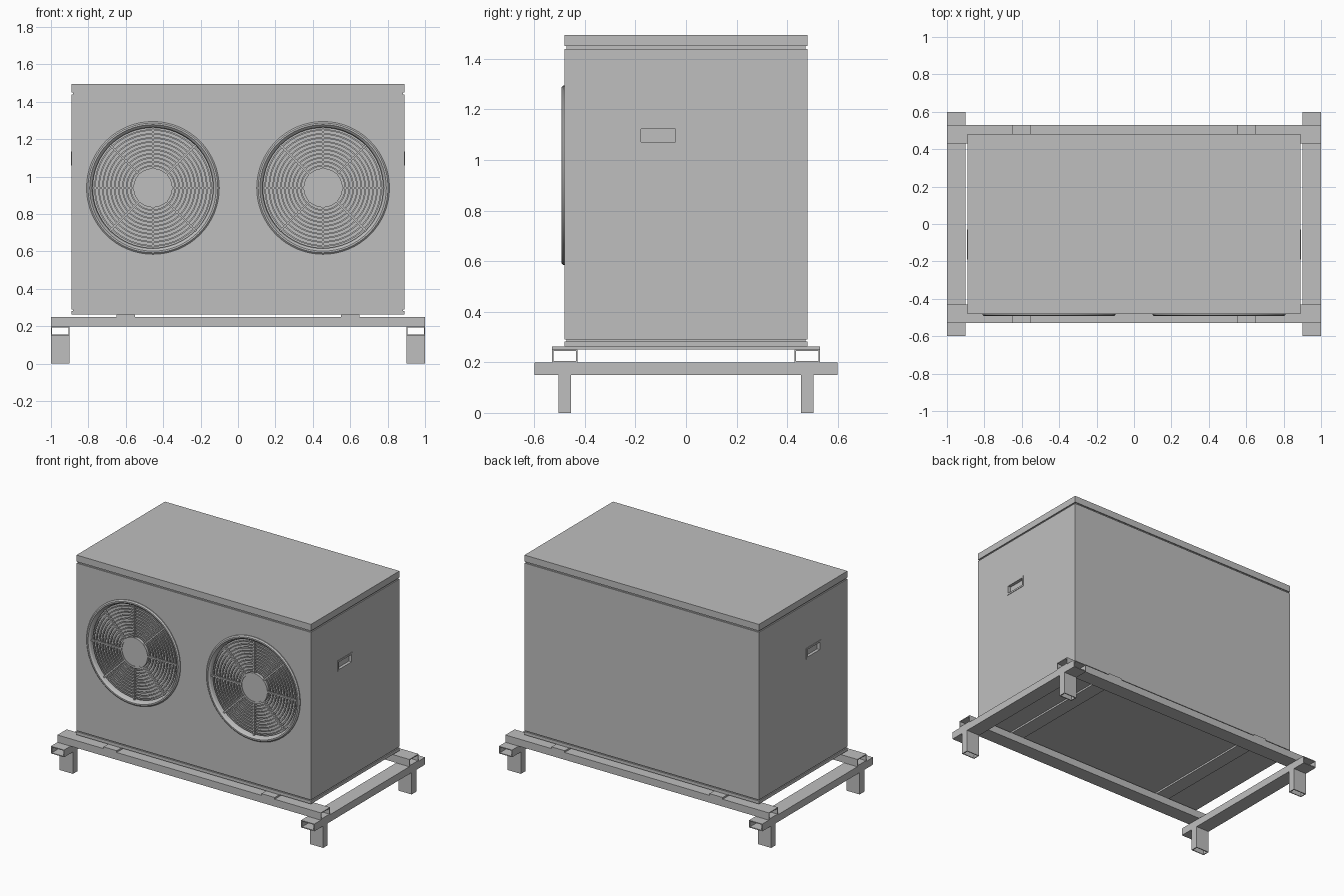
import bpy, bmesh, math
from mathutils import Matrix, Vector

cube = bpy.data.objects.get("Cube")
if cube:
    bpy.data.objects.remove(cube, do_unlink=True)

grey = bpy.data.materials.new("light_grey_metal")
grey.use_nodes = True
COLOUR = (0.52, 0.52, 0.52, 1)
grey.diffuse_color = COLOUR
grey.node_tree.nodes["Principled BSDF"].inputs["Base Color"].default_value = COLOUR


def finish(name, bm):
    bmesh.ops.recalc_face_normals(bm, faces=bm.faces)
    mesh = bpy.data.meshes.new(name)
    bm.to_mesh(mesh)
    bm.free()
    mesh.materials.append(grey)
    obj = bpy.data.objects.new(name, mesh)
    bpy.context.collection.objects.link(obj)
    return obj


def add_box(bm, lo, hi, turn=Matrix()):
    lo, hi = Vector(lo), Vector(hi)
    place = Matrix.Translation((lo + hi) / 2) @ Matrix.Diagonal((hi - lo).to_4d())
    bmesh.ops.create_cube(bm, size=1, matrix=turn @ place)


def box(name, lo, hi):
    bm = bmesh.new()
    add_box(bm, lo, hi)
    return finish(name, bm)


def tube(name, lo, hi, axis, wall=0.006):
    """Rectangular tube, open at both ends of the given axis."""
    bm = bmesh.new()
    a, b = [i for i in range(3) if i != axis]
    loops = []
    for end in (lo[axis], hi[axis]):
        for w in (0, wall):
            loop = []
            for u, v in ((0, 0), (1, 0), (1, 1), (0, 1)):
                p = [0, 0, 0]
                p[axis] = end
                p[a] = hi[a] - w if u else lo[a] + w
                p[b] = hi[b] - w if v else lo[b] + w
                loop.append(bm.verts.new(p))
            loops.append(loop)
    for p, q in ((0, 1), (1, 3), (3, 2), (2, 0)):
        for i in range(4):
            j = (i + 1) % 4
            bm.faces.new((loops[p][i], loops[p][j], loops[q][j], loops[q][i]))
    return finish(name, bm)


def add_lathe(bm, profile, centre, steps=64):
    """Spin a closed (radius, y) outline round the fan axis."""
    rings = []
    for s in range(steps):
        t = math.tau * s / steps
        rings.append([bm.verts.new((centre[0] + r * math.cos(t), y,
                                    centre[1] + r * math.sin(t))) for r, y in profile])
    n = len(profile)
    for s in range(steps):
        p, q = rings[s], rings[(s + 1) % steps]
        for i in range(n):
            j = (i + 1) % n
            bm.faces.new((p[i], p[j], q[j], q[i]))


def add_disc(bm, centre, radius, y0, y1, steps=64):
    place = (Matrix.Translation((centre[0], (y0 + y1) / 2, centre[1]))
             @ Matrix.Rotation(math.pi / 2, 4, 'X'))
    bmesh.ops.create_cone(bm, cap_ends=True, segments=steps, radius1=radius,
                          radius2=radius, depth=y1 - y0, matrix=place)


def smooth(obj):
    bpy.ops.object.select_all(action='DESELECT')
    obj.select_set(True)
    bpy.context.view_layer.objects.active = obj
    bpy.ops.object.shade_smooth_by_angle(angle=math.radians(30))


W, D = 0.89, 0.48
FAN_X, FAN_Z = 0.455, 0.94
HY, HZ = (-0.19, -0.03), (1.06, 1.135)

# Cabinet with fan wells and grip pockets cut in
cabinet = box("cabinet", (-W, -D, 0.29), (W, D, 1.44))
bm = bmesh.new()
for sx in (-1, 1):
    add_disc(bm, (sx * FAN_X, FAN_Z), 0.335, -D - 0.1, -D + 0.04)
    add_box(bm, (sx * W - 0.02, HY[0] + 0.01, HZ[0] + 0.01),
            (sx * W + 0.02, HY[1] - 0.01, HZ[1] - 0.01))
cutter = finish("cutter", bm)
cutter.hide_render = True
cut = cabinet.modifiers.new("cut", 'BOOLEAN')
cut.operation = 'DIFFERENCE'
cut.solver = 'EXACT'
cut.object = cutter
bpy.context.view_layer.objects.active = cabinet
bpy.ops.object.modifier_apply(modifier="cut")
bpy.data.objects.remove(cutter, do_unlink=True)
smooth(cabinet)

# Lid, base pan and the recessed seams between them
box("lid", (-W, -D, 1.45), (W, D, 1.495))
box("base_pan", (-W, -D, 0.262), (W, D, 0.283))
for name, z0, z1 in (("upper_seam", 1.44, 1.45), ("lower_seam", 0.283, 0.29)):
    box(name, (0.008 - W, 0.008 - D, z0), (W - 0.008, D - 0.008, z1))

for side, sx in (("right", -1), ("left", 1)):
    c = (sx * FAN_X, FAN_Z)

    # Fan surround
    bm = bmesh.new()
    add_lathe(bm, [(0.355, -0.478), (0.355, -0.486), (0.347, -0.493), (0.338, -0.493),
                   (0.328, -0.484), (0.322, -0.462), (0.335, -0.455)], c)
    smooth(finish(side + "_fan_surround", bm))

    # Grille rings and hub
    bm = bmesh.new()
    for i in range(10):
        r = 0.119 + 0.0212 * i
        add_lathe(bm, [(r - 0.004, -0.474), (r + 0.004, -0.474),
                       (r + 0.004, -0.466), (r - 0.004, -0.466)], c)
    add_lathe(bm, [(0.092, -0.48), (0.104, -0.48), (0.104, -0.46), (0.092, -0.46)], c)
    add_disc(bm, c, 0.096, -0.476, -0.462)
    smooth(finish(side + "_fan_grille", bm))

    # Grille spokes
    bm = bmesh.new()
    for k in range(8):
        turn = (Matrix.Translation((c[0], 0, c[1]))
                @ Matrix.Rotation(k * math.pi / 4, 4, 'Y'))
        add_box(bm, (0.1, -0.478, -0.005), (0.325, -0.464, 0.005), turn)
    finish(side + "_fan_spokes", bm)

    # Grip frame
    x0, x1 = sorted((sx * (W - 0.003), sx * (W + 0.003)))
    tube(side + "_grip_frame", (x0, HY[0], HZ[0]), (x1, HY[1], HZ[1]), 0, 0.012)

    # Mounting strip under the cabinet
    x0, x1 = sorted((sx * 0.55, sx * 0.65))
    box(side + "_mounting_strip", (x0, -0.53, 0.25), (x1, 0.53, 0.262))

    # Cross tube and legs
    x0, x1 = sorted((sx * 0.9, sx * 1.0))
    tube(side + "_cross_tube", (x0, -0.6, 0.15), (x1, 0.6, 0.2), 1)
    for end, sy in (("front", -1), ("back", 1)):
        y0, y1 = sorted((sy * 0.455, sy * 0.505))
        tube(f"{end}_{side}_leg", (x0, y0, 0), (x1, y1, 0.15), 2)

# Long frame tubes
for end, sy in (("front", -1), ("back", 1)):
    y0, y1 = sorted((sy * 0.43, sy * 0.53))
    tube(end + "_frame_tube", (-1, y0, 0.2), (1, y1, 0.25), 0)
